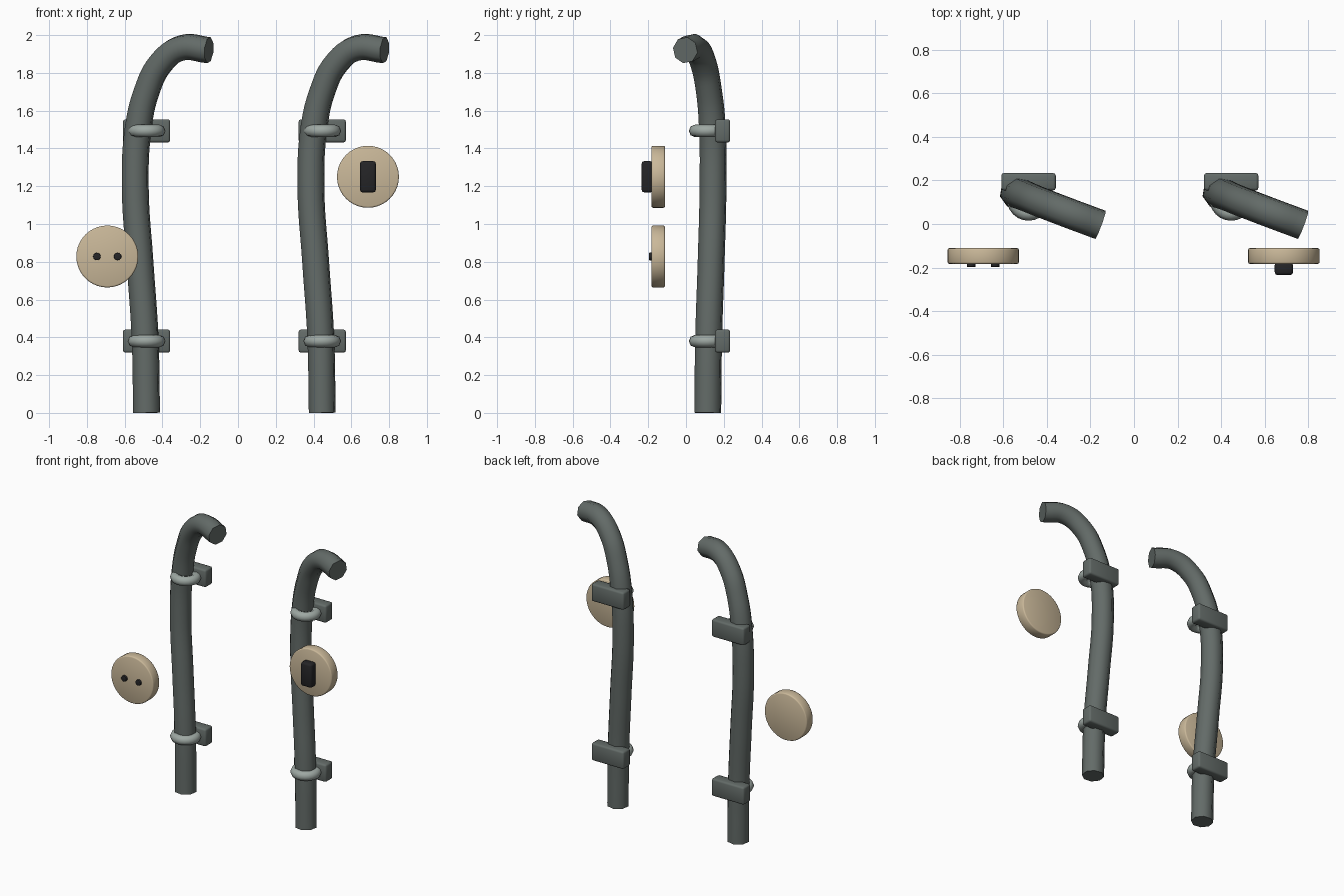
import bpy
import math

cube = bpy.data.objects.get("Cube")
if cube:
    bpy.data.objects.remove(cube, do_unlink=True)


def material(name, rgb, rough=0.6):
    m = bpy.data.materials.new(name)
    m.use_nodes = True
    m.diffuse_color = (*rgb, 1)
    bsdf = m.node_tree.nodes["Principled BSDF"]
    bsdf.inputs["Base Color"].default_value = (*rgb, 1)
    bsdf.inputs["Roughness"].default_value = rough
    return m


PIPE = material("dark grey green", (0.125, 0.147, 0.138))
RING = material("light grey green", (0.34, 0.39, 0.365))
CREAM = material("cream", (0.59, 0.48, 0.32))
BLACK = material("black", (0.018, 0.018, 0.02))


def finish(name, mat, bevel=0.0, segments=2):
    """Name the active object, bevel it and smooth its rounded faces."""
    ob = bpy.context.object
    ob.name = ob.data.name = name
    ob.data.materials.clear()
    ob.data.materials.append(mat)
    bpy.ops.object.transform_apply(location=False, rotation=True, scale=True)
    if bevel:
        mod = ob.modifiers.new("soft_edges", 'BEVEL')
        mod.width, mod.segments = bevel, segments
        bpy.ops.object.modifier_apply(modifier=mod.name)
    bpy.ops.object.shade_smooth_by_angle(angle=math.radians(50))
    return ob


def box(name, mat, loc, size, bevel):
    bpy.ops.mesh.primitive_cube_add(size=1, location=loc)
    bpy.context.object.scale = size
    return finish(name, mat, bevel)


def disc(name, mat, loc, radius, depth, sides, bevel):
    """Cylinder with its axis along y."""
    bpy.ops.mesh.primitive_cylinder_add(vertices=sides, radius=radius, depth=depth,
                                        location=loc, rotation=(math.pi / 2, 0, 0))
    return finish(name, mat, bevel)


# Centre line of a bent pipe, relative to the x of its foot
PATH = [(0, 0.115, 0), (-0.008, 0.12, 0.4), (-0.035, 0.133, 0.8),
        (-0.06, 0.143, 1.2), (-0.045, 0.14, 1.5), (0.0, 0.122, 1.7),
        (0.075, 0.092, 1.85), (0.185, 0.05, 1.932), (0.33, -0.004, 1.92)]


def pipe(name, x):
    cu = bpy.data.curves.new(name, 'CURVE')
    cu.dimensions = '3D'
    cu.bevel_depth, cu.bevel_resolution = 0.073, 2
    cu.resolution_u = 6
    cu.use_fill_caps = True
    sp = cu.splines.new('BEZIER')
    sp.bezier_points.add(len(PATH) - 1)
    for p, (dx, y, z) in zip(sp.bezier_points, PATH):
        p.co = (x + dx, y, z)
        p.handle_left_type = p.handle_right_type = 'AUTO'
    # Narrow the pipe a little towards its bent end
    for p, (_, _, z) in zip(sp.bezier_points, PATH):
        p.radius = 1.0 if z < 1.6 else 0.96
    ob = bpy.data.objects.new(name, cu)
    bpy.context.collection.objects.link(ob)
    bpy.ops.object.select_all(action='DESELECT')
    bpy.context.view_layer.objects.active = ob
    ob.select_set(True)
    bpy.ops.object.convert(target='MESH')
    return finish(name, PIPE)


# Two pipes, each with two wall brackets and clamp rings
for side, x in (("right", -0.484), ("left", 0.446)):
    pipe(side + "_pipe", x)
    for level, z in (("lower", 0.38), ("upper", 1.493)):
        box(f"{side}_{level}_bracket", PIPE, (x, 0.194, z), (0.25, 0.08, 0.122), 0.012)
        bpy.ops.mesh.primitive_torus_add(location=(x, 0.115, z), major_radius=0.067,
                                         minor_radius=0.033, major_segments=24,
                                         minor_segments=8)
        finish(f"{side}_{level}_clamp_ring", RING)

# Round plate with two small pins
disc("socket_plate", CREAM, (-0.692, -0.147, 0.828), 0.164, 0.072, 40, 0.008)
for side, x in (("right", -0.747), ("left", -0.637)):
    disc(side + "_socket_pin", BLACK, (x, -0.185, 0.828), 0.02, 0.024, 16, 0.003)

# Round plate with a switch lever
disc("switch_plate", CREAM, (0.688, -0.147, 1.25), 0.164, 0.072, 40, 0.008)
box("switch_lever", BLACK, (0.688, -0.205, 1.25), (0.084, 0.06, 0.166), 0.014)
